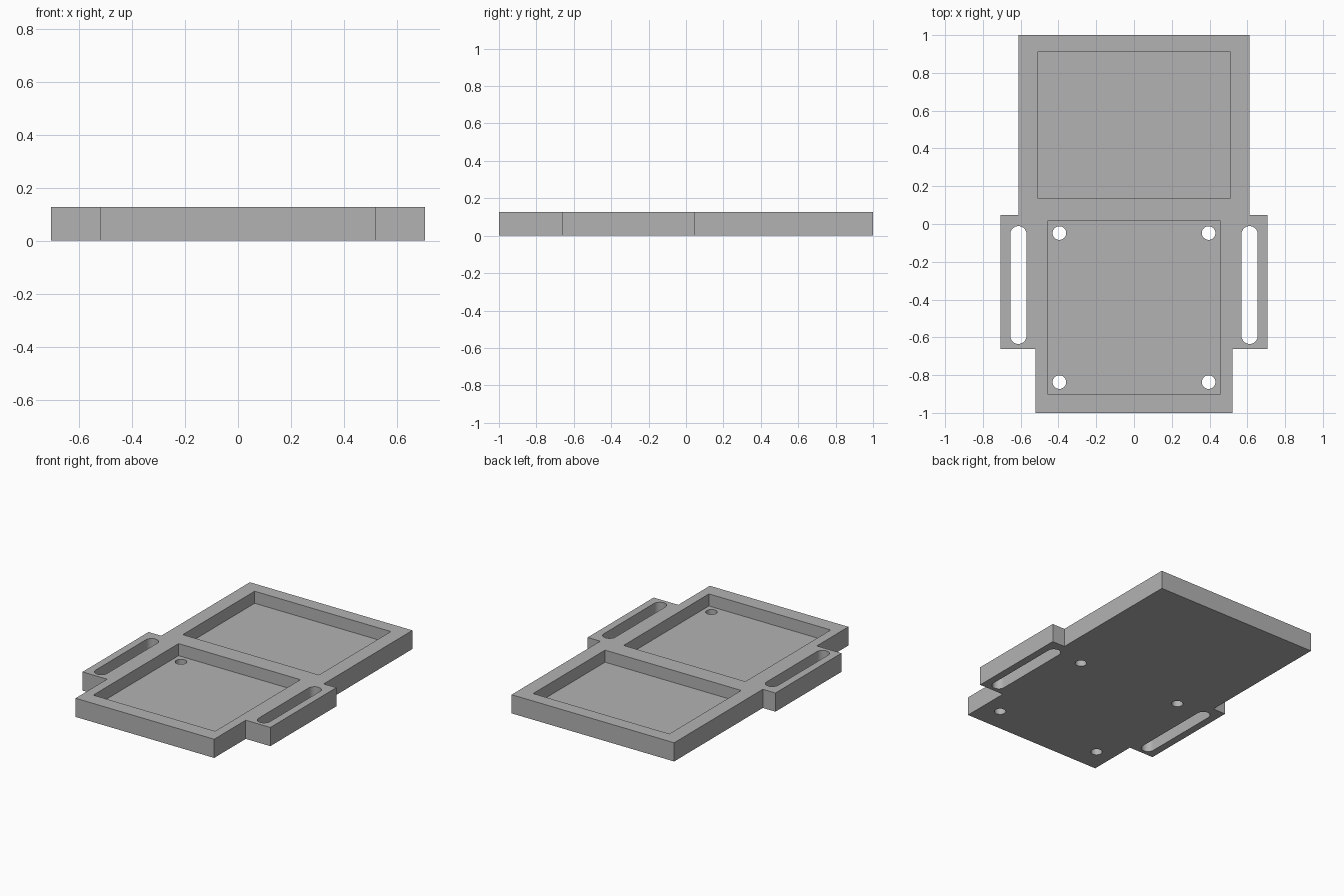
import bpy
import bmesh
import math

cube = bpy.data.objects.get("Cube")
if cube:
    bpy.data.objects.remove(cube, do_unlink=True)

HEIGHT = 0.127
FLOOR = 0.045
ABOVE = HEIGHT + 0.1

grey = bpy.data.materials.new("plain grey")
grey.use_nodes = True
colour = (0.45, 0.45, 0.45, 1)
grey.diffuse_color = colour
grey.node_tree.nodes["Principled BSDF"].inputs["Base Color"].default_value = colour


def prism(name, outline, z0, z1):
    """Extrude a counter-clockwise outline from z0 to z1."""
    bm = bmesh.new()
    base = bm.faces.new([bm.verts.new((x, y, z0)) for x, y in outline])
    top = bmesh.ops.extrude_face_region(bm, geom=[base], use_keep_orig=True)["geom"]
    verts = [v for v in top if isinstance(v, bmesh.types.BMVert)]
    bmesh.ops.translate(bm, verts=verts, vec=(0, 0, z1 - z0))
    bmesh.ops.recalc_face_normals(bm, faces=bm.faces)
    mesh = bpy.data.meshes.new(name)
    bm.to_mesh(mesh)
    bm.free()
    mesh.materials.append(grey)
    obj = bpy.data.objects.new(name, mesh)
    bpy.context.collection.objects.link(obj)
    return obj


def rectangle(half_x, y0, y1):
    return [(-half_x, y0), (half_x, y0), (half_x, y1), (-half_x, y1)]


def rounded_slot(x, y0, y1, r, steps=16):
    """Two half circles joined by straight sides; y0 and y1 are arc centres."""
    points = []
    for start, y in ((math.pi, y0), (0, y1)):
        for i in range(steps + 1):
            a = start + math.pi * i / steps
            points.append((x + r * math.cos(a), y + r * math.sin(a)))
    return points


def circle(x, y, r, steps=32):
    angles = [2 * math.pi * i / steps for i in range(steps)]
    return [(x + r * math.cos(a), y + r * math.sin(a)) for a in angles]


# Plate with a narrow front, side tabs and a wider rear
right_half = [(0.521, -1), (0.521, -0.661), (0.706, -0.661),
              (0.706, 0.048), (0.611, 0.048), (0.611, 1)]
outline = right_half + [(-x, y) for x, y in reversed(right_half)]
plate = prism("mounting_plate", outline, 0, HEIGHT)

# Shallow pockets
cutters = [prism("rear_pocket_cutter", rectangle(0.512, 0.138, 0.91), FLOOR, ABOVE),
           prism("front_pocket_cutter", rectangle(0.458, -0.9, 0.016), FLOOR, ABOVE)]

# Strap slots and screw holes go right through
for side in (-1, 1):
    cutters.append(prism("strap_slot_cutter",
                         rounded_slot(side * 0.612, -0.592, -0.054, 0.043), -0.1, ABOVE))
    for y in (-0.048, -0.837):
        cutters.append(prism("screw_hole_cutter",
                             circle(side * 0.395, y, 0.036), -0.1, ABOVE))

bpy.context.view_layer.objects.active = plate
for cutter in cutters:
    cutter.hide_render = True
    cut = plate.modifiers.new("cut", "BOOLEAN")
    cut.operation = "DIFFERENCE"
    cut.solver = "EXACT"
    cut.object = cutter
    bpy.ops.object.modifier_apply(modifier=cut.name)
    bpy.data.objects.remove(cutter, do_unlink=True)

# Smooth the round walls, keep the edges sharp
bpy.ops.object.select_all(action="DESELECT")
plate.select_set(True)
bpy.ops.object.shade_smooth_by_angle(angle=math.radians(30))
